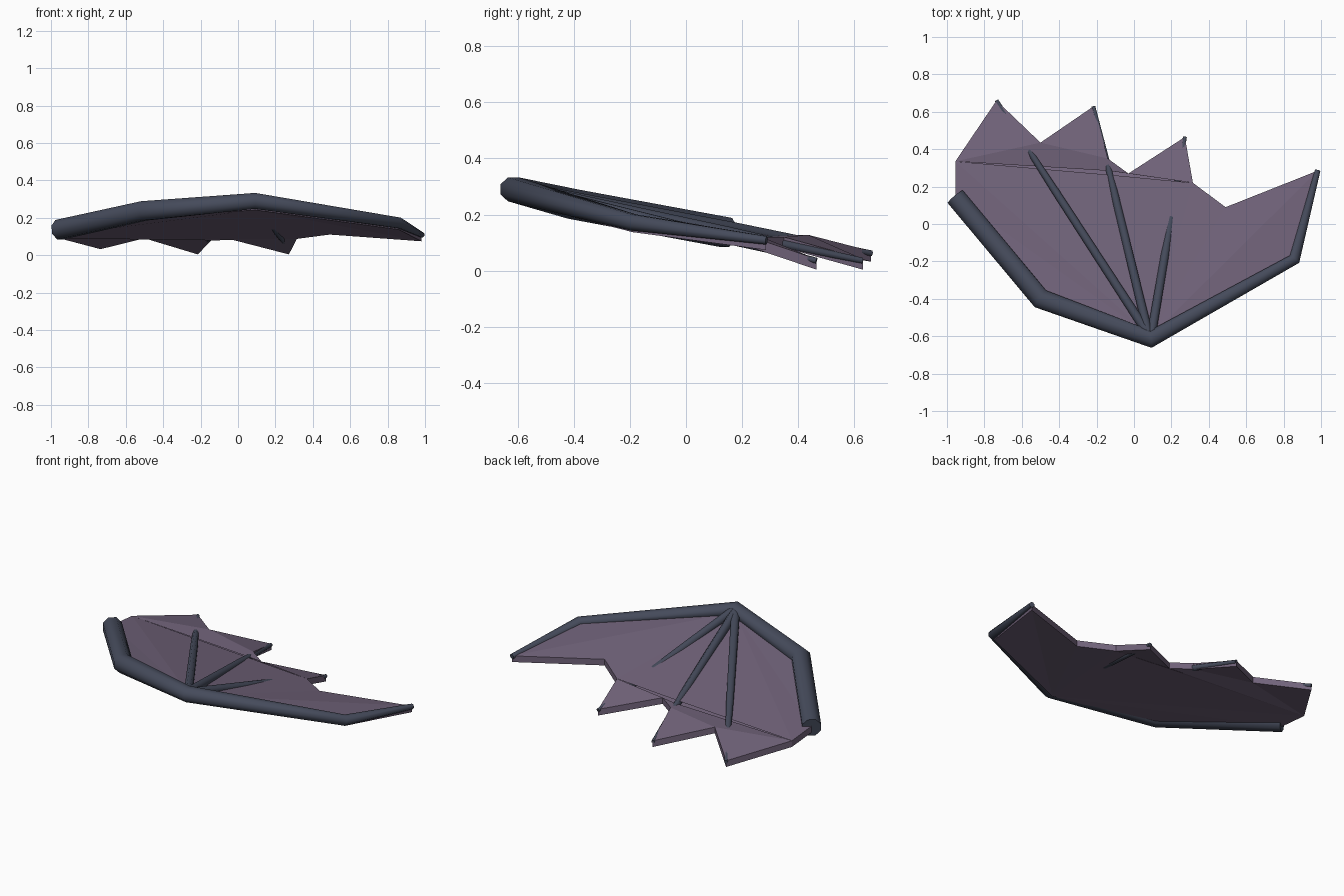
import bpy, bmesh, math
from mathutils import Vector

cube = bpy.data.objects.get("Cube")
if cube:
    bpy.data.objects.remove(cube)


def material(name, rgb):
    mat = bpy.data.materials.new(name)
    mat.use_nodes = True
    color = (*rgb, 1)
    mat.diffuse_color = color
    mat.node_tree.nodes["Principled BSDF"].inputs["Base Color"].default_value = color
    return mat


bone_mat = material("slate bone", (0.06, 0.07, 0.105))
skin_mat = material("dusky purple skin", (0.165, 0.125, 0.195))


def finish(bm, name, mat, smooth):
    mesh = bpy.data.meshes.new(name)
    bm.to_mesh(mesh)
    bm.free()
    mesh.materials.append(mat)
    obj = bpy.data.objects.new(name, mesh)
    bpy.context.collection.objects.link(obj)
    if smooth:
        bpy.ops.object.select_all(action='DESELECT')
        obj.select_set(True)
        bpy.context.view_layer.objects.active = obj
        bpy.ops.object.shade_smooth_by_angle(angle=math.radians(50))
    return obj


def bone(name, points, radii, sides=8):
    """Tapered tube with mitred joints through the points."""
    pts = [Vector(p) for p in points]
    bm = bmesh.new()
    rings = []
    for i, (p, r) in enumerate(zip(pts, radii)):
        before = (p - pts[i - 1]).normalized() if i else None
        after = (pts[i + 1] - p).normalized() if i < len(pts) - 1 else None
        tangent = ((before or after) + (after or before)).normalized()
        side = tangent.cross(Vector((0, 0, 1))).normalized()
        up = side.cross(tangent)
        miter = 1 / tangent.dot(before or after)
        ring = []
        for k in range(sides):
            a = math.tau * (k + 0.5) / sides
            ring.append(bm.verts.new(p + side * math.cos(a) * r * miter + up * math.sin(a) * r))
        rings.append(ring)
    for a, b in zip(rings, rings[1:]):
        for k in range(sides):
            n = (k + 1) % sides
            bm.faces.new((a[k], a[n], b[n], b[k]))
    bm.faces.new(rings[0])
    bm.faces.new(rings[-1])
    bmesh.ops.recalc_face_normals(bm, faces=bm.faces)
    return finish(bm, name, bone_mat, True)


# Leading edge arm
bone("leading_edge_bone",
     [(-0.955, 0.145, 0.136), (-0.5, -0.4, 0.237), (0.09, -0.615, 0.29),
      (0.858, -0.188, 0.172), (0.982, 0.287, 0.108)],
     [0.057, 0.056, 0.046, 0.031, 0.016])

# Finger bones fan out from the wrist to the membrane tips
for name, root_x, tip in (("outer_finger_bone", 0.07, (-0.735, 0.66, 0.062)),
                          ("middle_finger_bone", 0.075, (-0.217, 0.628, 0.036)),
                          ("inner_finger_bone", 0.095, (0.272, 0.465, 0.036))):
    root = Vector((root_x, -0.58, 0.29))
    tip = Vector(tip)
    bone(name, [root, root.lerp(tip, 0.6), tip], [0.026, 0.022, 0.011])

# Membrane: upper skin, lower skin and a rim
top = {
    "wrist": (0.09, -0.6, 0.28), "elbow": (0.858, -0.188, 0.175),
    "far_tip": (0.982, 0.285, 0.112), "scallop": (0.49, 0.09, 0.148),
    "inner_corner": (0.315, 0.22, 0.125), "inner_tip": (0.272, 0.465, 0.042),
    "inner_notch": (-0.03, 0.27, 0.12), "mid_corner": (-0.14, 0.35, 0.12),
    "mid_tip": (-0.215, 0.63, 0.042), "outer_notch": (-0.5, 0.435, 0.128),
    "outer_tip": (-0.735, 0.66, 0.07), "outer_corner": (-0.955, 0.335, 0.128),
    "base": (-0.955, 0.145, 0.145), "bend": (-0.5, -0.4, 0.235),
    "slit_front": (-0.1, 0.26, 0.125), "slit_back": (-0.13, 0.284, 0.117),
}
outline = list(top)[:14]
patches = ["wrist elbow far_tip", "wrist far_tip scallop", "wrist scallop inner_corner",
           "wrist inner_corner slit_front", "wrist slit_front outer_corner",
           "wrist outer_corner base", "wrist base bend",
           "outer_corner outer_notch outer_tip", "outer_corner mid_corner outer_notch",
           "outer_notch mid_corner mid_tip", "outer_corner slit_back mid_corner",
           "slit_back inner_notch mid_corner", "slit_back inner_corner inner_notch",
           "inner_corner inner_tip inner_notch"]
slit = "outer_corner slit_front inner_corner slit_back"
thickness = Vector((0, 0, 0.038))

bm = bmesh.new()
upper = {k: bm.verts.new(p) for k, p in top.items()}
lower = {k: bm.verts.new(Vector(p) - thickness) for k, p in top.items()}


def skin(verts, facing):
    face = bm.faces.new(verts)
    face.normal_update()
    if face.normal.z * facing < 0:
        face.normal_flip()


for patch in patches:
    skin([upper[k] for k in patch.split()], 1)
for patch in patches + [slit]:
    skin([lower[k] for k in patch.split()], -1)
for a, b in zip(outline, outline[1:] + outline[:1]):
    bm.faces.new((lower[a], lower[b], upper[b], upper[a]))
finish(bm, "wing_membrane", skin_mat, False)
